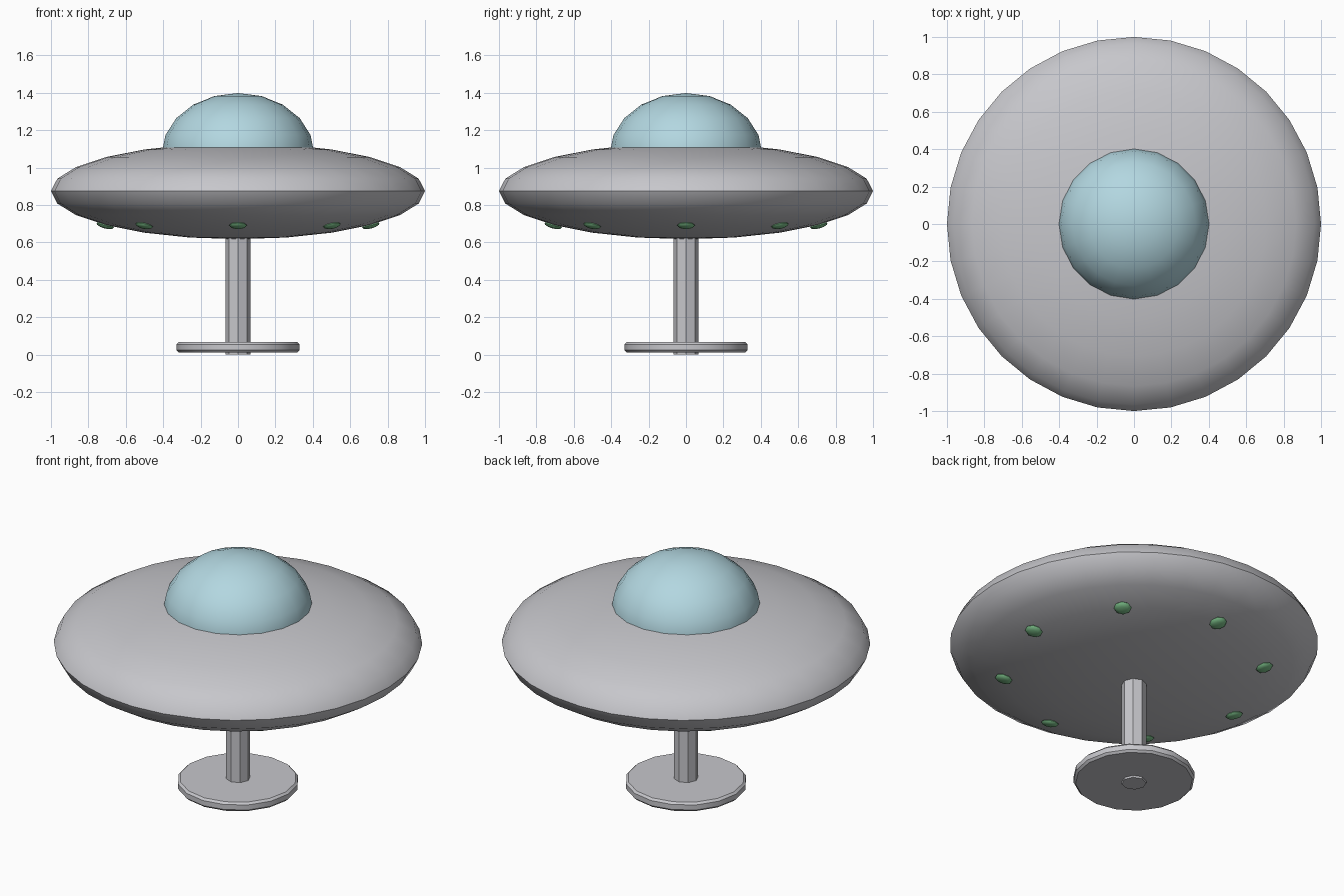
import bpy
import math

if "Cube" in bpy.data.objects:
    bpy.data.objects.remove(bpy.data.objects["Cube"])


def material(name, rgb):
    m = bpy.data.materials.new(name)
    m.diffuse_color = (*rgb, 1.0)
    m.use_nodes = True
    m.node_tree.nodes["Principled BSDF"].inputs["Base Color"].default_value = m.diffuse_color
    return m


METAL = material("light grey metal", (0.57, 0.57, 0.60))
GLASS = material("pale blue glass", (0.45, 0.68, 0.75))
GREEN = material("green lamp", (0.20, 0.52, 0.25))


def finish(obj, name, mat, angle=40):
    obj.name = name
    obj.data.materials.append(mat)
    bpy.ops.object.shade_smooth_by_angle(angle=math.radians(angle))
    return obj


def ellipsoid(name, mat, loc, size, segments, rings, tilt=(0, 0, 0)):
    bpy.ops.mesh.primitive_uv_sphere_add(
        segments=segments, ring_count=rings, radius=1, location=loc, rotation=tilt)
    obj = bpy.context.object
    obj.scale = size
    bpy.ops.object.transform_apply(location=False, rotation=False, scale=True)
    return finish(obj, name, mat)


def lathe(name, mat, profile, sides):
    """Closed solid turned around the z axis from (radius, height) points."""
    verts = [(r * math.cos(2 * math.pi * i / sides), r * math.sin(2 * math.pi * i / sides), z)
             for r, z in profile for i in range(sides)]
    faces = [(k * sides + i, k * sides + (i + 1) % sides,
              (k + 1) * sides + (i + 1) % sides, (k + 1) * sides + i)
             for k in range(len(profile) - 1) for i in range(sides)]
    faces.append(tuple(reversed(range(sides))))
    top = (len(profile) - 1) * sides
    faces.append(tuple(range(top, top + sides)))
    mesh = bpy.data.meshes.new(name)
    mesh.from_pydata(verts, [], faces)
    obj = bpy.data.objects.new(name, mesh)
    bpy.context.collection.objects.link(obj)
    bpy.ops.object.select_all(action='DESELECT')
    obj.select_set(True)
    bpy.context.view_layer.objects.active = obj
    return finish(obj, name, mat, 25)


# Saucer body and glass dome
ellipsoid("saucer_body", METAL, (0, 0, 0.874), (1, 1, 0.257), 32, 12)
ellipsoid("dome", GLASS, (0, 0, 1.073), (0.408, 0.408, 0.325), 20, 10)

# Stand: octagonal post through a chamfered round foot
lathe("post", METAL, [(0.067, 0.0), (0.067, 0.68)], 8)
lathe("foot", METAL, [(0.318, 0.012), (0.33, 0.024), (0.33, 0.054), (0.318, 0.066)], 16)

# Ring of lamps lying along the underside slope
SLOPE = math.atan(0.257)
for i in range(8):
    a = i * math.pi / 4
    ellipsoid(f"lamp_{i + 1}", GREEN,
              (0.71 * math.cos(a), 0.71 * math.sin(a), 0.691),
              (0.048, 0.048, 0.017), 8, 6, (0, -SLOPE, a))
